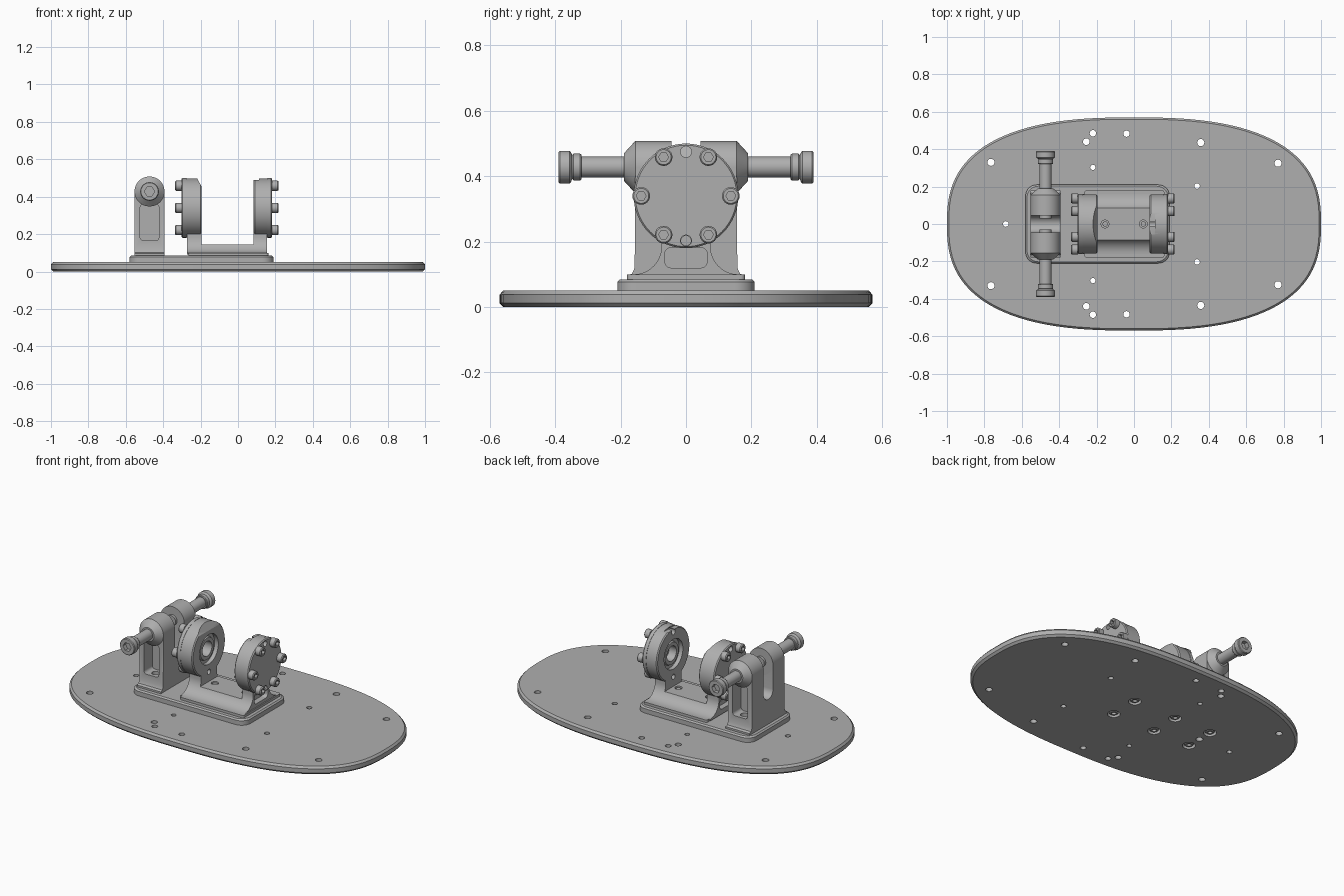
import bpy, bmesh
from math import sin, cos, pi, copysign
from mathutils import Vector

if "Cube" in bpy.data.objects:
    bpy.data.objects.remove(bpy.data.objects["Cube"])

grey = bpy.data.materials.new("machined grey")
grey.use_nodes = True
grey.diffuse_color = (0.43, 0.43, 0.43, 1)
grey.node_tree.nodes["Principled BSDF"].inputs["Base Color"].default_value = grey.diffuse_color


def place(axis, t, u, v):
    """Point at distance t along an axis, (u, v) in the plane across it."""
    return {"x": (t, u, v), "y": (u, t, v), "z": (u, v, t)}[axis]


def loft(name, rings):
    """Closed solid through a list of equal-length rings."""
    bm = bmesh.new()
    loops = [[bm.verts.new(p) for p in ring] for ring in rings]
    n = len(loops[0])
    for a, b in zip(loops, loops[1:]):
        for i in range(n):
            j = (i + 1) % n
            bm.faces.new((a[i], a[j], b[j], b[i]))
    bm.faces.new(loops[0])
    bm.faces.new(loops[-1])
    bmesh.ops.recalc_face_normals(bm, faces=bm.faces)
    mesh = bpy.data.meshes.new(name)
    bm.to_mesh(mesh)
    bm.free()
    mesh.materials.append(grey)
    obj = bpy.data.objects.new(name, mesh)
    bpy.context.collection.objects.link(obj)
    return obj


def prism(name, axis, pts, t0, t1):
    return loft(name, [[place(axis, t, u, v) for u, v in pts] for t in (t0, t1)])


def lathe(name, axis, centre, profile, sides=40):
    """Turned part: profile is (position along axis, radius)."""
    ang = [2 * pi * i / sides for i in range(sides)]
    return loft(name, [[place(axis, t, centre[0] + r * cos(a), centre[1] + r * sin(a))
                        for a in ang] for t, r in profile])


def rod(axis, centre, r, t0, t1, sides=24, name="cutter"):
    return lathe(name, axis, centre, [(t0, r), (t1, r)], sides)


def arc(cx, cy, r, a0, a1, n=10):
    return [(cx + r * cos(a0 + (a1 - a0) * i / n), cy + r * sin(a0 + (a1 - a0) * i / n))
            for i in range(n + 1)]


def rounded(u0, u1, v0, v1, r):
    return (arc(u1 - r, v1 - r, r, 0, pi / 2) + arc(u0 + r, v1 - r, r, pi / 2, pi)
            + arc(u0 + r, v0 + r, r, pi, 1.5 * pi) + arc(u1 - r, v0 + r, r, 1.5 * pi, 2 * pi))


def cut(obj, cutters):
    """Subtract the cutters, keep the result and discard the cutters."""
    for c in cutters:
        m = obj.modifiers.new("cut", "BOOLEAN")
        m.operation, m.solver, m.object = "DIFFERENCE", "EXACT", c
    bpy.context.view_layer.update()
    done = bpy.data.meshes.new_from_object(
        obj.evaluated_get(bpy.context.evaluated_depsgraph_get()))
    obj.modifiers.clear()
    obj.data = done
    for c in cutters:
        bpy.data.objects.remove(c)
    return obj


# Base plate: a squarish oval with chamfered rims
def oval(z, inset, n=2.6, count=112):
    ring = []
    for i in range(count):
        c, s = cos(2 * pi * i / count), sin(2 * pi * i / count)
        ring.append((copysign(abs(c) ** (2 / n), c) * (1 - inset),
                     copysign(abs(s) ** (2 / n), s) * (0.57 - inset), z))
    return ring


plate = loft("base_plate", [oval(0, .012), oval(.012, 0), oval(.038, 0), oval(.05, .01)])
holes = [(-.685, 0, .015)]
for s in (-1, 1):
    holes += [(x, y * s, r) for x, y, r in (
        (-.765, .33, .019), (-.255, .44, .018), (-.22, .485, .017), (-.22, .303, .014),
        (-.04, .483, .017), (.357, .435, .019), (.337, .203, .015), (.77, .325, .019))]
screws = [(x, y) for x in (-.47, -.22, .07) for y in (-.09, .09)]
cut(plate, [rod("z", (x, y), r, -.1, .1, 20) for x, y, r in holes]
    + [rod("z", p, .036, -.1, .03) for p in screws] + [rod("z", (-.47, 0), .02, -.1, .03)])
for p in screws:
    lathe("underside_screw", "z", p, [(.031, .027), (.01, .027), (.004, .021),
                                      (.004, .012), (.018, .012)], 24)

# Mounting pad
loft("mounting_pad", [[(u, v, z) for u, v in rounded(-.58 + d, .19 - d, -.21 + d, .21 - d, .06)]
                      for z, d in ((.05, 0), (.077, 0), (.085, .008))])

# Clamp post: forked body with a U slot, a pocket and a bolt hole on each side
PX, PZ = -.473, .428
post = prism("clamp_post", "x",
             [(-.18, .08), (.18, .08), (.18, .096), (.165, .102), (.157, .12), (.155, PZ),
              (.045, PZ)] + arc(0, .28, .045, 0, -pi) +
             [(-.045, PZ), (-.155, PZ), (-.157, .12), (-.165, .102), (-.18, .096)],
             PX - .08, PX + .08)
pockets = []
for s in (-1, 1):
    pockets += [prism("cutter", "y", rounded(PX - .05, PX + .05, .165, .36, .018), s * .075, s * .25),
                rod("z", (PX, s * .115), .022, .11, .2)]
cut(post, pockets)

for s in (-1, 1):
    side = "front" if s < 0 else "back"
    lathe(side + "_clamp_head", "y", (PX, PZ),
          [(s * t, r) for t, r in ((.045, .08), (.155, .08), (.19, .042))], 48)
    knob = lathe(side + "_clamp_knob", "y", (PX, PZ),
                 [(s * t, r) for t, r in ((.03, .032), (.32, .032), (.32, .038), (.324, .041),
                                          (.344, .041), (.348, .037), (.352, .046), (.356, .05),
                                          (.386, .05), (.39, .046))])
    cut(knob, [rod("y", (PX, PZ), .027, s * .365, s * .45, 6)])

# Saddle between the two bearing rings, with a flared section
loft("saddle_foot", [[(u, v, z) for u, v in rounded(-.265, .162, -.18, .18, .012)]
                     for z in (.08, .1)])


def flare(top):
    """Half section sweeping in from the foot, mirrored about the middle."""
    half = [(.16, .09)] + [(y, z) for y, z in arc(.16, .185, .085, -pi / 2, -pi, 14) if z < top]
    edge = .085 if top < .16 else .075
    half.append((edge, top))
    return half + [(-y, z) for y, z in reversed(half)]


saddle = prism("saddle", "x", flare(.145), -.24, .12)
cut(saddle, [rod("z", (x, 0), .021, .13, .2) for x in (-.155, .05)])
for x in (-.155, .05):
    rod("z", (x, 0), .014, .12, .14, 16, "saddle_pin")

# Bearing housings: stalk, ring, race, cap and socket bolts
RZ = .34
for name, inner, outer, s in (("right", -.195, -.276, -1), ("left", .084, .157, 1)):
    stalk = prism(name + "_stalk", "x", flare(.235), inner, outer - s * .002)
    cut(stalk, [prism("cutter", "x", rounded(-.065, .065, .12, .182, .02), outer - s * .04, outer + s * .1),
                rod("x", (0, .203), .015, -.4, .3), rod("x", (0, RZ), .1, -.4, .3, 48)])

    ring = lathe(name + "_bearing_ring", "x", (0, RZ),
                 [(inner, .152), (inner + s * .006, .158), (outer, .158)], 64)
    cuts = [rod("x", (0, RZ), .09, inner - s * .1, outer - s * .008, 48)]
    cuts += [rod("x", (0, z), .017, -.4, .3) for z in (.203, .475)]
    if s < 0:
        cuts.append(prism("cutter", "y", [(-.2256, .51), (-.1783, .425), (-.17, .52)], -.2, .2))
    else:
        cuts.append(prism("cutter", "y", [(.07, .488), (.112, .488), (.112, .54), (.07, .54)], -.2, .2))
    cut(ring, cuts)

    race = lathe(name + "_bearing_race", "x", (0, RZ),
                 [(outer, .091), (inner + s * .025, .091), (inner + s * .025, .07),
                  (inner + s * .012, .066), (inner + s * .012, .045),
                  (outer - s * .012, .045)], 48)

    cap = lathe(name + "_end_cap", "x", (0, RZ),
                [(outer, .16), (outer + s * .02, .16), (outer + s * .026, .155)], 64)
    cut(cap, [rod("x", (0, z), .017, -.4, .3) for z in (.203, .475)])

    face = outer + s * .024
    bolt = lathe(name + "_cap_bolt", "x", (0, 0),
                 [(face, .027), (face + s * .031, .027), (face + s * .036, .023)], 24)
    cut(bolt, [rod("x", (0, 0), .015, face + s * .015, face + s * .1, 6)])
    for i in range(6):
        b = bolt if i == 0 else bolt.copy()
        if i:
            bpy.context.collection.objects.link(b)
        b.location = Vector((0, .137 * cos(i * pi / 3), RZ + .137 * sin(i * pi / 3)))

# Smooth the turned surfaces, keep the machined edges sharp
bpy.ops.object.select_all(action="DESELECT")
for obj in bpy.context.collection.objects:
    if obj.type == "MESH":
        obj.select_set(True)
        bpy.context.view_layer.objects.active = obj
bpy.ops.object.shade_smooth_by_angle(angle=.5)
